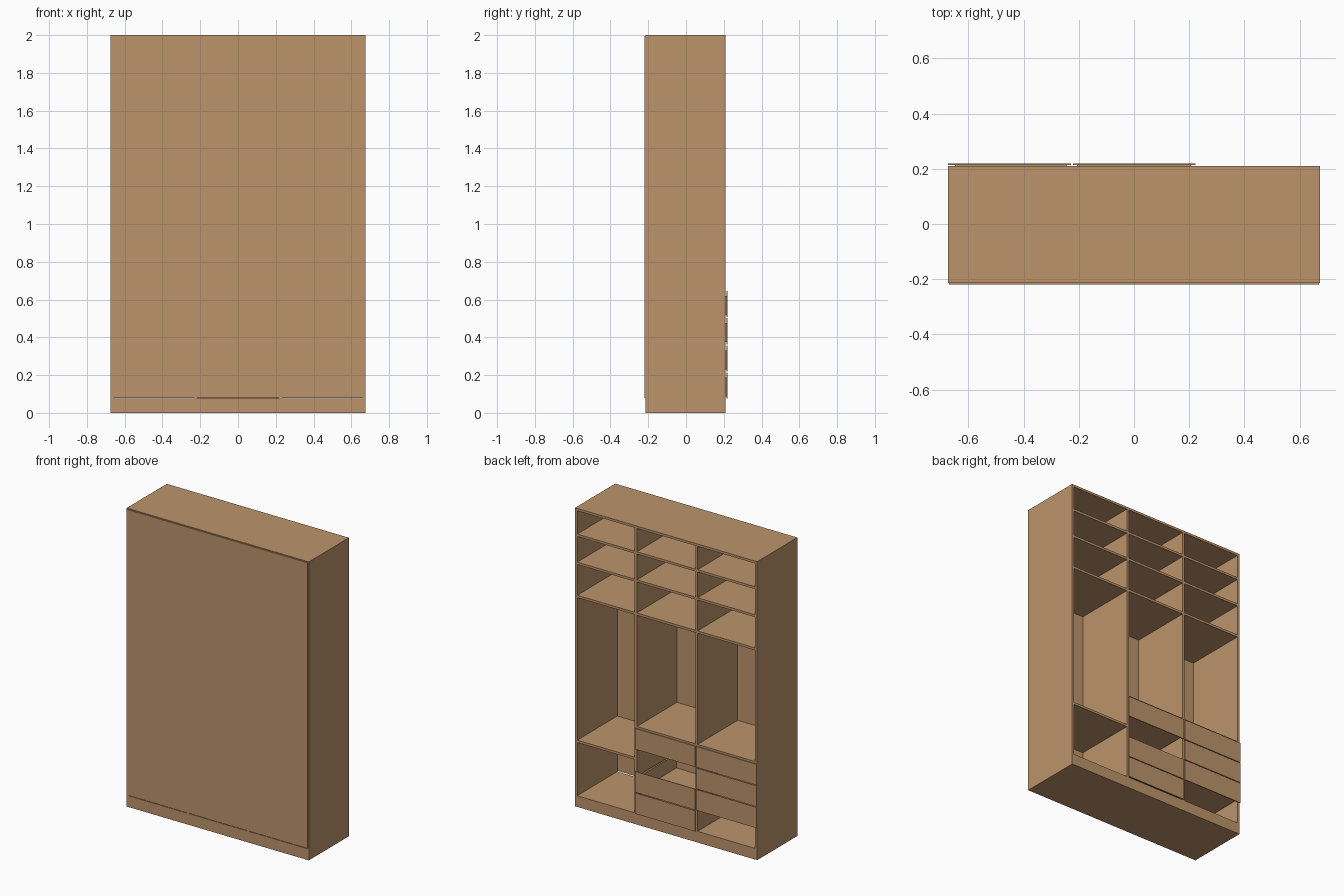
import bpy

if "Cube" in bpy.data.objects:
    bpy.data.objects.remove(bpy.data.objects["Cube"])

W, H, T = 0.675, 2.0, 0.016          # half width, height, board thickness
Y0, Y1 = -0.214, 0.210               # carcass depth range
BASE = 0.075                         # plinth height

wood = bpy.data.materials.new("light_wood")
wood.diffuse_color = (0.503, 0.296, 0.150, 1)
wood.use_nodes = True
wood.node_tree.nodes["Principled BSDF"].inputs["Base Color"].default_value = wood.diffuse_color


def boards(name, boxes):
    """One object made from boxes given as (x0, x1, y0, y1, z0, z1)."""
    verts, faces = [], []
    for x0, x1, y0, y1, z0, z1 in boxes:
        n = len(verts)
        verts += [(x, y, z) for z in (z0, z1) for x, y in
                  ((x0, y0), (x1, y0), (x1, y1), (x0, y1))]
        quads = [(3, 2, 1, 0), (4, 5, 6, 7)]
        quads += [(i, (i + 1) % 4, (i + 1) % 4 + 4, i + 4) for i in range(4)]
        faces += [tuple(n + i for i in q) for q in quads]
    mesh = bpy.data.meshes.new(name)
    mesh.from_pydata(verts, [], faces)
    mesh.materials.append(wood)
    ob = bpy.data.objects.new(name, mesh)
    bpy.context.collection.objects.link(ob)
    return ob


# Carcass: sides, top, plinth and thin rear panel
for side, x in (("left", -W), ("right", W - T)):
    boards(side + "_side", [(x, x + T, Y0, Y1, 0, H - T)])
boards("top_panel", [(-W, W, Y0, Y1, H - T, H)])
boards("plinth_base", [(-W + T, W - T, Y0, Y1, 0, BASE)])
boards("rear_panel", [(-W + 0.005, W - 0.005, Y0 - 0.005, Y0, 0.08, H - 0.006)])

# Two dividers make three columns
D = 0.225
for side, x in (("left", -D), ("right", D)):
    boards(side + "_divider", [(x - T / 2, x + T / 2, Y0, Y1, BASE, H - T)])
columns = [(-W + T, -D - T / 2), (-D + T / 2, D - T / 2), (D + T / 2, W - T)]

# Shelves: three upper rows plus one lower shelf per column
for c, (x0, x1) in enumerate(columns):
    low = 0.447 if c == 2 else 0.657
    for r, z in enumerate((1.828, 1.640, 1.418, low)):
        boards(f"shelf_{c}_{r}", [(x0, x1, Y0, Y1, z - T, z)])

# Drawers: thin front plate with an open box behind
PITCH = 0.144
FRONTS = [(-W, -D - 0.004), (-D + 0.004, D - 0.002)]
for c, rows in ((0, (1, 2, 3)), (1, (0, 1, 3))):
    fx0, fx1 = FRONTS[c]
    bx0, bx1 = columns[c][0] + 0.01, columns[c][1] - 0.01
    for r in rows:
        z = BASE + r * PITCH
        boards(f"drawer_front_{c}_{r}", [(fx0, fx1, 0.214, 0.220, z, z + 0.139)])
        b0, b1, t = z + 0.012, z + 0.112, 0.012
        ya, yb = -0.19, 0.214
        boards(f"drawer_box_{c}_{r}", [
            (bx0, bx0 + t, ya, yb, b0, b1),
            (bx1 - t, bx1, ya, yb, b0, b1),
            (bx0 + t, bx1 - t, ya, ya + t, b0, b1),
            (bx0 + t, bx1 - t, yb - t, yb, b0, b1),
            (bx0 + t, bx1 - t, ya + t, yb - t, b0, b0 + 0.006)])
